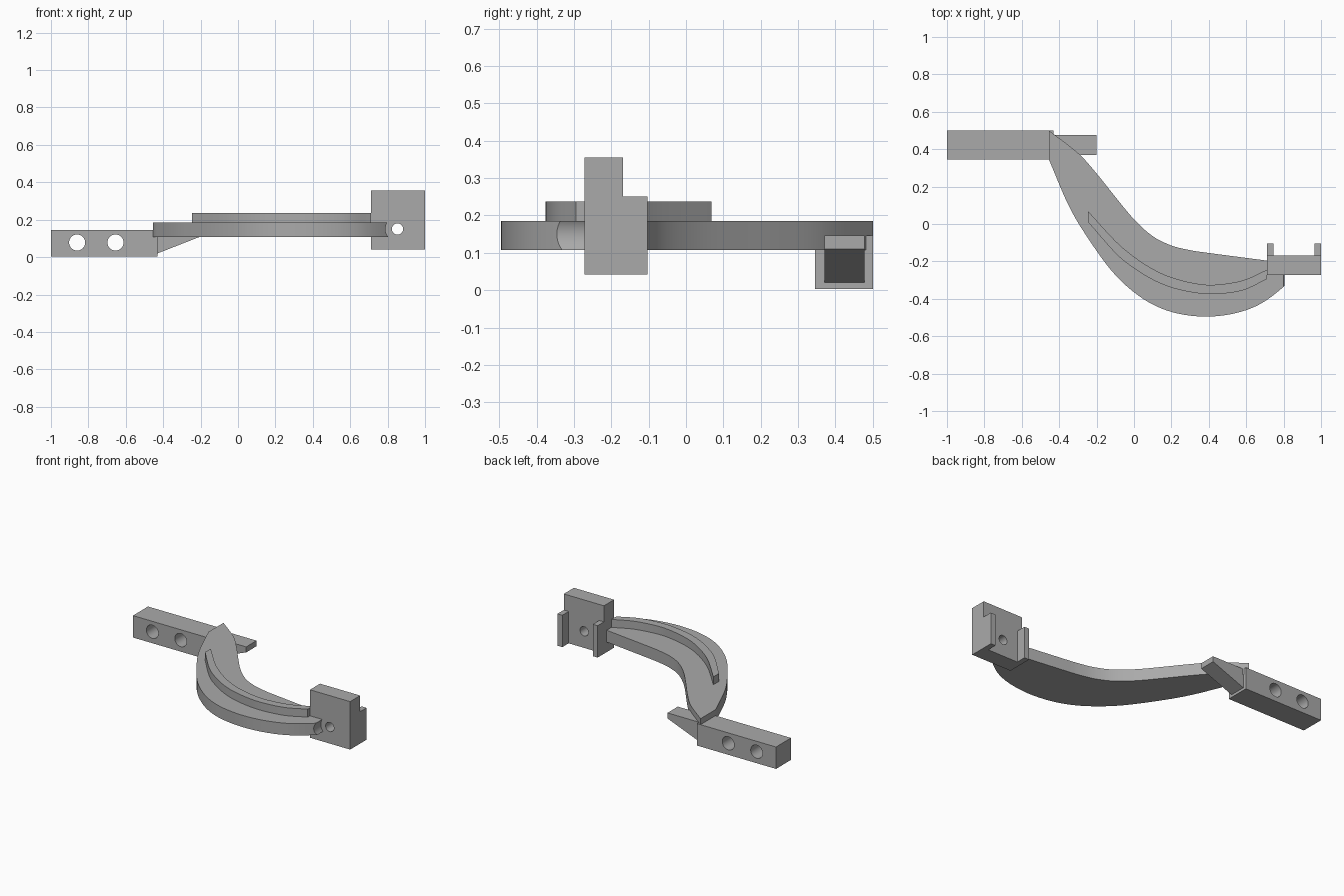
import bpy
import bmesh
from mathutils import Vector

if "Cube" in bpy.data.objects:
    bpy.data.objects.remove(bpy.data.objects["Cube"], do_unlink=True)

grey = bpy.data.materials.new("plain grey")
grey.use_nodes = True
grey.diffuse_color = (0.4, 0.4, 0.4, 1)
grey.node_tree.nodes["Principled BSDF"].inputs["Base Color"].default_value = (0.4, 0.4, 0.4, 1)


def prism(name, outline, axis, low, high):
    """Extrude an (x, y) outline along z, or an (x, z) outline along y."""
    def place(p, d):
        return Vector((p[0], p[1], d)) if axis == "z" else Vector((p[0], d, p[1]))
    bm = bmesh.new()
    face = bm.faces.new([bm.verts.new(place(p, low)) for p in outline])
    grown = bmesh.ops.extrude_face_region(bm, geom=[face])["geom"]
    moved = [v for v in grown if isinstance(v, bmesh.types.BMVert)]
    bmesh.ops.translate(bm, verts=moved, vec=place((0, 0), high - low))
    bmesh.ops.recalc_face_normals(bm, faces=bm.faces)
    mesh = bpy.data.meshes.new(name)
    bm.to_mesh(mesh)
    bm.free()
    mesh.materials.append(grey)
    obj = bpy.data.objects.new(name, mesh)
    bpy.context.collection.objects.link(obj)
    return obj


def box(name, x0, x1, y0, y1, z0, z1):
    return prism(name, [(x0, y0), (x1, y0), (x1, y1), (x0, y1)], "z", z0, z1)


def spline(points, steps=5):
    """Smooth curve through the given points."""
    pts = [Vector(p) for p in points]
    pts = [2 * pts[0] - pts[1]] + pts + [2 * pts[-1] - pts[-2]]
    out = []
    for a, b, c, d in zip(pts, pts[1:], pts[2:], pts[3:]):
        for i in range(steps):
            t = i / steps
            out.append(0.5 * (2 * b + (c - a) * t + (2 * a - 5 * b + 4 * c - d) * t ** 2
                              + (3 * b - a - 3 * c + d) * t ** 3))
    return out + [pts[-2]]


def smooth(obj):
    bpy.ops.object.select_all(action="DESELECT")
    bpy.context.view_layer.objects.active = obj
    obj.select_set(True)
    bpy.ops.object.shade_smooth_by_angle(angle=0.6)


def drill(obj, x, y, z, radius):
    """Cut a round hole running front to back."""
    bpy.ops.mesh.primitive_cylinder_add(vertices=40, radius=radius, depth=0.4,
                                        location=(x, y, z), rotation=(1.570796, 0, 0))
    cutter = bpy.context.object
    cutter.name = "hole_cutter"
    cutter.hide_render = True
    cutter.data.materials.append(grey)
    bpy.ops.object.select_all(action="DESELECT")
    bpy.context.view_layer.objects.active = obj
    obj.select_set(True)
    mod = obj.modifiers.new("hole", "BOOLEAN")
    mod.operation = "DIFFERENCE"
    mod.solver = "EXACT"
    mod.object = cutter
    bpy.ops.object.modifier_apply(modifier=mod.name)
    bpy.data.objects.remove(cutter, do_unlink=True)


# Mounting bar with two screw holes and a tapered tongue
bar = box("mounting_bar", -1, -0.43, 0.345, 0.5, 0.003, 0.146)
for x in (-0.86, -0.655):
    drill(bar, x, 0.42, 0.078, 0.043)
smooth(bar)
prism("tapered_tongue", [(-0.44, 0.02), (-0.43, 0.02), (-0.2, 0.11), (-0.2, 0.146), (-0.44, 0.146)],
      "y", 0.37, 0.477)

# Curved arm, with a round clearance at its end
outer = spline([(-0.455, 0.345), (-0.35, 0.10), (-0.25, -0.07), (-0.12, -0.25), (0, -0.365),
                (0.12, -0.44), (0.25, -0.482), (0.4, -0.495), (0.55, -0.475), (0.68, -0.425),
                (0.8, -0.335), (0.85, -0.27)])
inner = spline([(0.72, -0.197), (0.4, -0.155), (0.3, -0.14), (0.2, -0.115), (0.1, -0.065),
                (0, 0.025), (-0.1, 0.145), (-0.2, 0.27), (-0.3, 0.38), (-0.455, 0.5)])
arm = prism("curved_arm", outer + [Vector((0.85, -0.26)), Vector((0.72, -0.26))] + inner,
            "z", 0.108, 0.185)
drill(arm, 0.853, -0.4, 0.15, 0.065)
smooth(arm)

# Raised rib along the arm
rib_line = spline([(-0.245, 0.01), (-0.1, -0.155), (0, -0.237), (0.1, -0.298), (0.2, -0.34),
                   (0.32, -0.367), (0.43, -0.375), (0.58, -0.355), (0.71, -0.295)])
rib_back = spline([(0.71, -0.245), (0.58, -0.302), (0.43, -0.325), (0.32, -0.316), (0.2, -0.285),
                   (0.1, -0.24), (0, -0.175), (-0.1, -0.09), (-0.245, 0.068)])
smooth(prism("raised_rib", rib_line + rib_back, "z", 0.18, 0.237))

# End plate with a hole and two rear prongs
plate = box("end_plate", 0.71, 1, -0.272, -0.168, 0.042, 0.355)
drill(plate, 0.853, -0.22, 0.15, 0.03)
smooth(plate)
for name, x in (("right_prong", 0.71), ("left_prong", 0.965)):
    box(name, x, x + 0.035, -0.17, -0.103, 0.042, 0.25)
